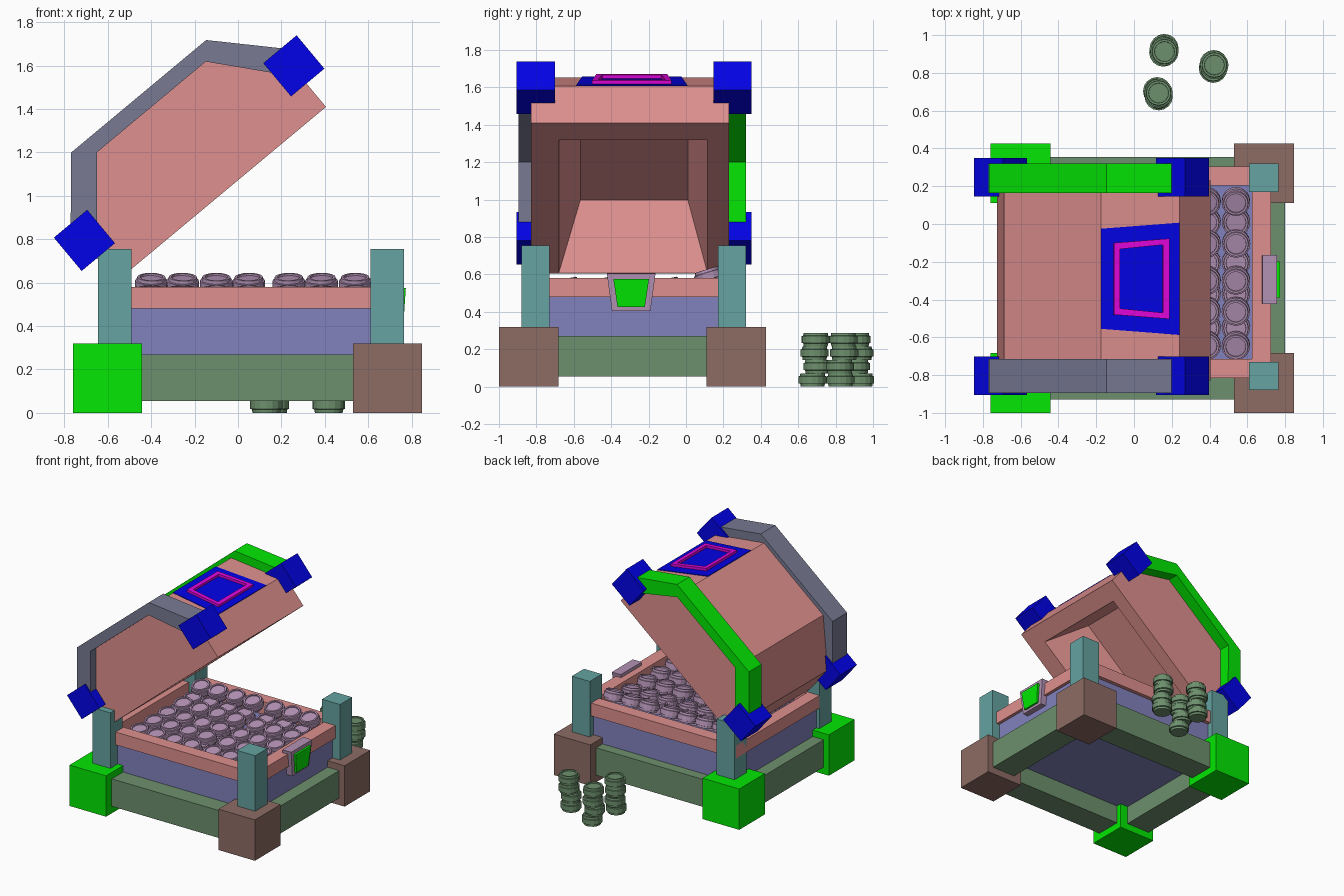
import bpy, bmesh, math, random
from mathutils import Matrix, Vector

if "Cube" in bpy.data.objects:
    bpy.data.objects.remove(bpy.data.objects["Cube"])

random.seed(4)


def material(name, rgb):
    m = bpy.data.materials.new(name)
    lin = [((c / 255 + 0.055) / 1.055) ** 2.4 if c > 10 else c / 255 / 12.92 for c in rgb]
    m.diffuse_color = (*lin, 1)
    m.use_nodes = True
    m.node_tree.nodes["Principled BSDF"].inputs["Base Color"].default_value = m.diffuse_color
    return m


PINK = material("pink", (222, 144, 142))
SLATE = material("slate", (120, 122, 146))
BLUE = material("strong_blue", (2, 2, 232))
INDIGO = material("soft_indigo", (130, 130, 190))
MOSS = material("moss", (109, 144, 109))
BROWN = material("brown", (141, 108, 100))
TEAL = material("teal", (101, 163, 161))
MAUVE = material("mauve", (179, 146, 181))
MAGENTA = material("magenta", (228, 5, 222))
GREEN = material("bright_green", (3, 232, 3))


def finish(name, bm, mat):
    bmesh.ops.recalc_face_normals(bm, faces=bm.faces)
    me = bpy.data.meshes.new(name)
    bm.to_mesh(me)
    bm.free()
    me.materials.append(mat)
    ob = bpy.data.objects.new(name, me)
    bpy.context.collection.objects.link(ob)
    return ob


def box(name, mat, x0, x1, y0, y1, z0, z1):
    bm = bmesh.new()
    bmesh.ops.create_cube(bm, size=1, matrix=(
        Matrix.Translation(((x0 + x1) / 2, (y0 + y1) / 2, (z0 + z1) / 2))
        @ Matrix.Diagonal((x1 - x0, y1 - y0, z1 - z0, 1))))
    return finish(name, bm, mat)


def loft(name, mat, rings, caps=True):
    """Join equal-length closed rings of 3D points with quads."""
    bm = bmesh.new()
    vs = [[bm.verts.new(p) for p in r] for r in rings]
    n = len(vs[0])
    for a, b in zip(vs, vs[1:]):
        for i in range(n):
            j = (i + 1) % n
            bm.faces.new((a[i], a[j], b[j], b[i]))
    if caps:
        bm.faces.new(vs[0])
        bm.faces.new(vs[-1])
    bmesh.ops.remove_doubles(bm, verts=bm.verts, dist=1e-4)
    return finish(name, bm, mat)


def frame(name, mat, x0, x1, y0, y1, z0, z1, w):
    def ring(d, z):
        return [(x0 + d, y0 + d, z), (x1 - d, y0 + d, z), (x1 - d, y1 - d, z), (x0 + d, y1 - d, z)]
    return loft(name, mat, [ring(0, z0), ring(0, z1), ring(w, z1), ring(w, z0), ring(0, z0)], False)


# Base: corner blocks, posts, rails, box body and rim
for side, (x0, px, mat) in {"left": (-0.76, -0.645, GREEN), "right": (0.53, 0.61, BROWN)}.items():
    for end, (y0, py) in {"front": (-1.0, -0.88), "back": (0.11, 0.17)}.items():
        box(f"corner_block_{side}_{end}", mat, x0, x0 + 0.317, y0, y0 + 0.317, 0, 0.32)
        box(f"post_{side}_{end}", TEAL, px, px + 0.155, py, py + 0.15, 0.30, 0.755)
frame("base_rails", MOSS, -0.715, 0.80, -0.93, 0.355, 0.055, 0.27, 0.205)
box("box_body", INDIGO, -0.62, 0.70, -0.79, 0.275, 0.20, 0.48)
frame("box_rim", PINK, -0.645, 0.725, -0.815, 0.305, 0.48, 0.58, 0.10)


# Lock on the right side, leaning slightly outward at the top
def lock(name, mat, x0, x1, top, bottom):
    (za, wa), (zb, wb) = top, bottom
    c = -0.293
    loft(name, mat, [[(x, c - wa, za), (x, c + wa, za), (x - 0.01, c + wb, zb), (x - 0.01, c - wb, zb)]
                     for x in (x0, x1)])


lock("lock_plate", MAUVE, 0.68, 0.757, (0.605, 0.13), (0.405, 0.103))
lock("lock_face", GREEN, 0.75, 0.773, (0.575, 0.095), (0.425, 0.073))

# Open lid, drawn in tilted coordinates: u along the rim, v upward from it
U, V = Vector((0.768, 0, 0.64)), Vector((-0.64, 0, 0.768))
ORIGIN = Vector((-0.56, 0, 0.605))
LEN, MID = 1.257, -0.29


def lid_pt(u, v, y):
    return ORIGIN + U * u + V * v + Vector((0, y, 0))


def lid_prism(name, mat, prof, y0, y1):
    return loft(name, mat, [[lid_pt(u, v, y) for u, v in prof] for y in (y0, y1)])


# Lid shell with a tapered hollow on its underside
shell_prof = [(0, 0), (0, 0.258), (0.30, 0.56), (0.968, 0.56), (LEN, 0.258), (LEN, 0)]
bm = bmesh.new()
ends = [[bm.verts.new(lid_pt(u, v, y)) for u, v in shell_prof] for y in (-0.828, 0.23)]
for e in ends:
    bm.faces.new(e)
for i in range(5):
    bm.faces.new((ends[0][i], ends[0][i + 1], ends[1][i + 1], ends[1][i]))
loops = [[ends[0][0], ends[0][5], ends[1][5], ends[1][0]]]
for u0, u1, v, y0, y1 in ((0.006, 1.117, 0, -0.68, 0.115), (0.17, 1.0, 0.37, -0.565, 0.01)):
    loops.append([bm.verts.new(lid_pt(u, v, y)) for u, y in ((u0, y0), (u1, y0), (u1, y1), (u0, y1))])
for a, b in zip(loops, loops[1:]):
    for i in range(4):
        j = (i + 1) % 4
        bm.faces.new((a[i], a[j], b[j], b[i]))
bm.faces.new(loops[-1])
finish("lid_shell", bm, PINK)

# Lid bands and the blocks at their ends
band = [(0.05, 0.2), (-0.05, 0.27), (0.22, 0.59), (1.03, 0.59), (1.325, 0.284), (1.235, 0.2),
        (0.965, 0.515), (0.312, 0.515)]
for end, y0, y1, mat in (("front", -0.895, -0.715, SLATE), ("back", 0.165, 0.32, GREEN)):
    lid_prism(f"lid_band_{end}", mat, band, y0, y1)
    yc = -0.803 if end == "front" else 0.248
    for side, u in (("left", 0.008), ("right", 1.264)):
        sq = [(u - 0.1, 0.14), (u + 0.1, 0.14), (u + 0.1, 0.34), (u - 0.1, 0.34)]
        lid_prism(f"lid_block_{side}_{end}", BLUE, sq, yc - 0.102, yc + 0.102)

# Emblem panel and raised outline on the sloping lid face
A, B = lid_pt(0.968, 0.56, MID), lid_pt(LEN, 0.258, MID)
NORMAL = (B - A).cross(Vector((0, 1, 0))).normalized()
if NORMAL.z < 0:
    NORMAL = -NORMAL


def slope_ring(t0, t1, w0, w1, h):
    return [A.lerp(B, t) + Vector((0, w, 0)) + NORMAL * h
            for t, w in ((t0, -w0), (t1, -w1), (t1, w1), (t0, w0))]


loft("emblem_panel", BLUE, [slope_ring(0, 1, 0.265, 0.297, h) for h in (-0.002, 0.005)])
outer, inner = (0.16, 0.865, 0.19, 0.213), (0.235, 0.785, 0.157, 0.18)
loft("emblem_outline", MAGENTA,
     [slope_ring(*outer, 0.004), slope_ring(*outer, 0.024), slope_ring(*inner, 0.024),
      slope_ring(*inner, 0.004), slope_ring(*outer, 0.004)], False)

# Coins: one lathed shape repeated
COIN = [(0.064, 0), (0.066, 0.016), (0.075, 0.018), (0.075, 0.055), (0.067, 0.057),
        (0.065, 0.072), (0.053, 0.072), (0.052, 0.063)]


def coin(name, mat, pos, tilt=0.0, roll=0.0):
    n = 16
    rings = [[(r * math.cos(2 * math.pi * i / n), r * math.sin(2 * math.pi * i / n), z)
              for i in range(n)] for r, z in COIN]
    ob = loft(name, mat, rings)
    ob.matrix_world = (Matrix.Translation(pos) @ Matrix.Rotation(tilt, 4, 'X')
                       @ Matrix.Rotation(roll, 4, 'Y'))


# Coins in the box: a lower layer between the rows, then a tilted upper layer rising at the back
columns = (-0.40, -0.255, -0.10, 0.05, 0.235, 0.385, 0.54)
for x in columns:
    for k, y in enumerate((-0.635, -0.455, -0.29, -0.095, 0.13)):
        if k < 4:
            coin("lower_coin", MAUVE, (x, y + (0.115 if k == 3 else 0.09), 0.50 if k == 3 else 0.46),
                 0.2 if k == 3 else 0.1)
        coin("upper_coin", MAUVE, (x, y, 0.557 if k == 4 else 0.503),
             0.30 if k == 4 else random.uniform(0.16, 0.24), random.uniform(-0.03, 0.03))

# Loose coin stacks behind the box
for x, y in ((0.16, 0.92), (0.42, 0.835), (0.125, 0.69)):
    for k in range(4):
        coin("stack_coin", MOSS, (x + random.uniform(-0.006, 0.006),
                                  y + random.uniform(-0.014, 0.014), 0.072 * k))
